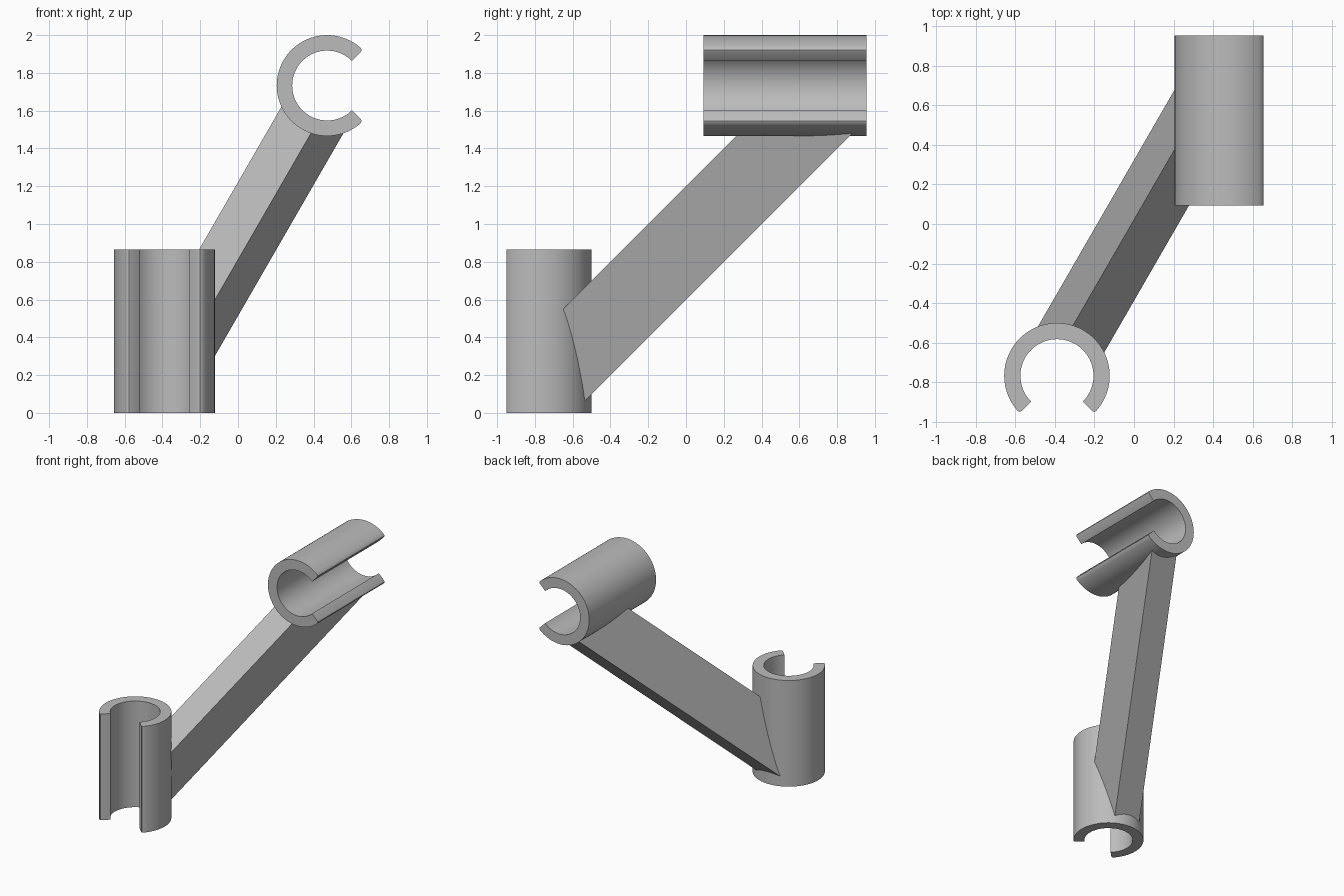
import bpy, bmesh
from math import sin, cos, radians, sqrt
from mathutils import Vector

cube = bpy.data.objects.get("Cube")
if cube:
    bpy.data.objects.remove(cube, do_unlink=True)

GREY = (0.5, 0.5, 0.5, 1.0)
mat = bpy.data.materials.new("plain grey")
mat.use_nodes = True
mat.diffuse_color = GREY
mat.node_tree.nodes["Principled BSDF"].inputs["Base Color"].default_value = GREY

OUTER, INNER = 0.267, 0.185
LOW = (-0.39, -0.768)    # upright clip centre in x, y
HIGH = (0.472, 1.733)    # level clip centre in x, z


def loft(name, start, end):
    """Closed solid between two matching outlines."""
    bm = bmesh.new()
    a = [bm.verts.new(p) for p in start]
    b = [bm.verts.new(p) for p in end]
    n = len(a)
    for i in range(n):
        j = (i + 1) % n
        bm.faces.new((a[i], a[j], b[j], b[i]))
    bm.faces.new(a[::-1])
    bm.faces.new(b)
    bmesh.ops.recalc_face_normals(bm, faces=bm.faces)
    mesh = bpy.data.meshes.new(name)
    bm.to_mesh(mesh)
    bm.free()
    mesh.materials.append(mat)
    obj = bpy.data.objects.new(name, mesh)
    bpy.context.collection.objects.link(obj)
    return obj


def smooth(obj):
    bpy.ops.object.select_all(action='DESELECT')
    obj.select_set(True)
    bpy.context.view_layer.objects.active = obj
    bpy.ops.object.shade_smooth_by_angle(angle=radians(30))


def clip_profile():
    """C shape open towards +a, with softened outer lips."""
    lip = [(45, 0.253), (45.8, 0.262), (48, OUTER)]
    steps = 56
    polar = list(lip)
    polar += [(48 + 264 * i / steps, OUTER) for i in range(1, steps)]
    polar += [(360 - t, r) for t, r in reversed(lip)]
    polar += [(315 - 270 * i / steps, INNER) for i in range(steps + 1)]
    return [(r * cos(radians(t)), r * sin(radians(t))) for t, r in polar]


profile = clip_profile()

# Upright clip, opening to the front
smooth(loft("lower_clip", *[
    [(LOW[0] + b, LOW[1] - a, z) for a, b in profile] for z in (0, 0.866)]))

# Level clip, opening to the side
smooth(loft("upper_clip", *[
    [(HIGH[0] + a, y, HIGH[1] + b) for a, b in profile] for y in (0.093, 0.955)]))


def wall_hit(p, d, centre, axes, sign):
    """Point on a line where it enters a clip wall."""
    i, j = axes
    px, py = p[i] - centre[0], p[j] - centre[1]
    qa = d[i] ** 2 + d[j] ** 2
    qb = px * d[i] + py * d[j]
    qc = px * px + py * py - 0.262 ** 2
    t = (-qb + sign * sqrt(max(qb * qb - qa * qc, 0))) / qa
    return p + d * t


# Slanted square arm, each corner edge ending inside the clip walls
direction = Vector((0.577, 1, 1))
corners = [Vector(c) for c in (
    (-0.705, -1.2, 0), (-0.468, -1.2, 0), (-0.296, -0.6, 0), (-0.533, -0.6, 0))]
loft("arm",
     [wall_hit(c, direction, LOW, (0, 1), 1) for c in corners],
     [wall_hit(c, direction, HIGH, (0, 2), -1) for c in corners])
